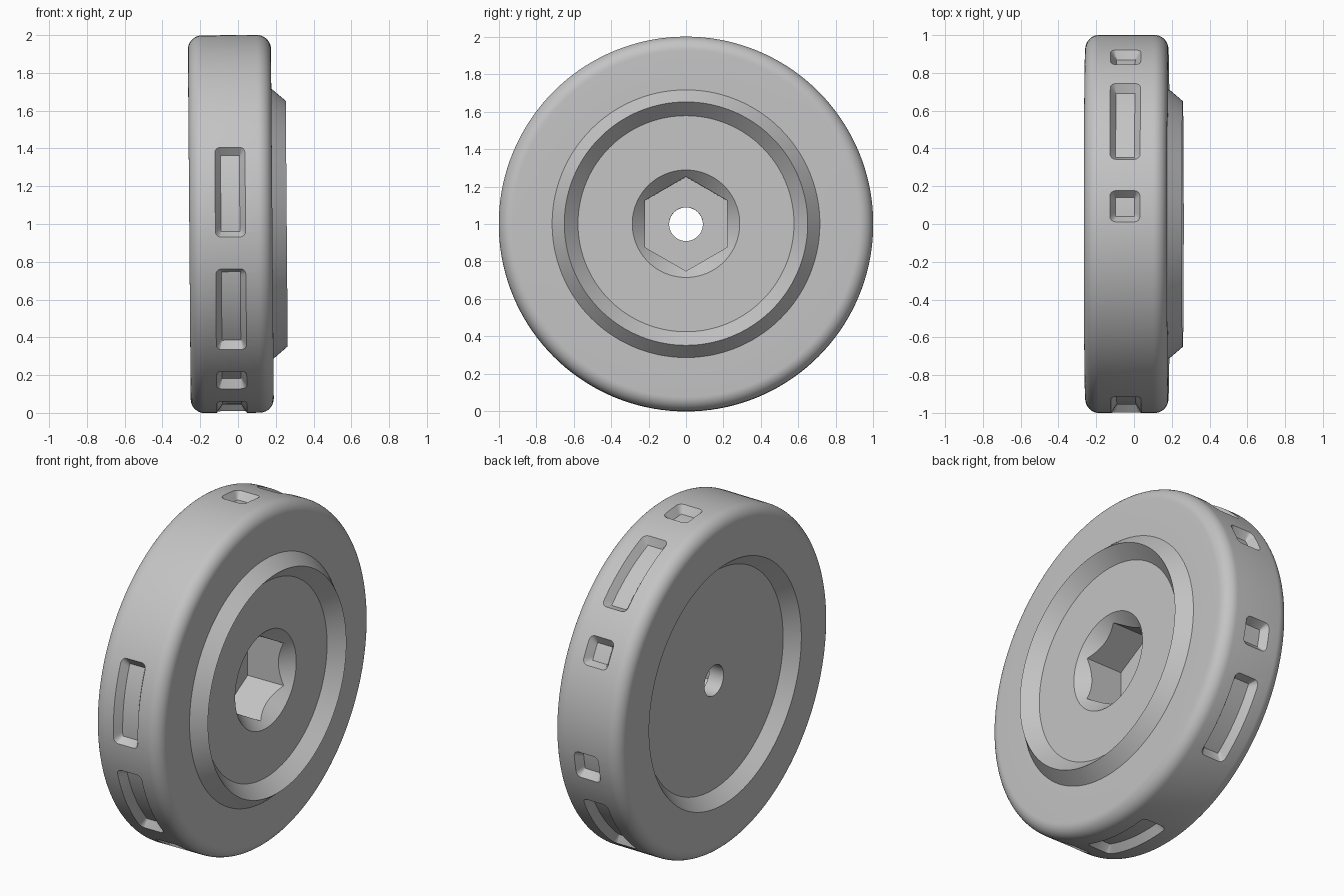
import bpy, bmesh, math
from math import sin, cos, pi, radians, sqrt
from mathutils import Matrix

cube = bpy.data.objects.get("Cube")
if cube:
    bpy.data.objects.remove(cube)

grey = bpy.data.materials.new("plain grey")
grey.use_nodes = True
colour = (0.55, 0.55, 0.55, 1)
grey.diffuse_color = colour
grey.node_tree.nodes["Principled BSDF"].inputs["Base Color"].default_value = colour


def make(name, bm):
    bmesh.ops.recalc_face_normals(bm, faces=bm.faces)
    mesh = bpy.data.meshes.new(name)
    bm.to_mesh(mesh)
    bm.free()
    obj = bpy.data.objects.new(name, mesh)
    bpy.context.collection.objects.link(obj)
    mesh.materials.append(grey)
    return obj


def lathe(name, profile, sides, start=0):
    """Revolve a closed (x, radius) outline around the x axis."""
    bm = bmesh.new()
    rings = []
    for i in range(sides):
        a = start + 2 * pi * i / sides
        rings.append([bm.verts.new((x, r * cos(a), r * sin(a))) for x, r in profile])
    n = len(profile)
    for i in range(sides):
        p, q = rings[i], rings[(i + 1) % sides]
        for j in range(n):
            k = (j + 1) % n
            bm.faces.new((p[j], p[k], q[k], q[j]))
    bmesh.ops.remove_doubles(bm, verts=bm.verts, dist=1e-5)
    return make(name, bm)


def fillet(x, r, radius, a0):
    return [(x + radius * cos(radians(a0 - 9 * i)), r + radius * sin(radians(a0 - 9 * i)))
            for i in range(11)]


# Wheel body: rounded rim, conical boss on one side, matching recess on the other
BACK, SIDE, RIM, FLOOR = -0.258, 0.182, 0.258, -0.184
ROUND = 0.075
profile = [(FLOOR, 0.09), (FLOOR, 0.65), (BACK, 0.715)]
profile += fillet(BACK + ROUND, 1 - ROUND, ROUND, 180)
profile += fillet(SIDE - ROUND, 1 - ROUND, ROUND, 90)
profile += [(SIDE, 0.715), (RIM, 0.65), (SIDE, 0.577), (SIDE, 0.09)]
wheel = lathe("wheel", profile, 144)

# Hexagonal socket and its countersink
hexagon = lathe("socket_cutter", [(-0.09, 0), (-0.09, 0.252), (0.3, 0.252), (0.3, 0)], 6, pi / 2)
sink = lathe("countersink_cutter", [(0.05, 0), (0.05, 0.155), (0.21, 0.315), (0.21, 0)], 96)


# Long and short pockets round the rim, with sloping walls and rounded corners
def add_pocket(bm, centre, half_arc, floor_arc):
    corner, half_width, floor_width, mid = 0.03, 0.08, 0.05, -0.04
    turns = [90, 67, 45, 22, 0]
    ends = [(half_arc - corner * (1 - sin(radians(t))),
             half_width - corner * (1 - cos(radians(t)))) for t in turns]
    steps = 10
    flat = half_arc - corner
    middle = [(-flat + 2 * flat * i / steps, half_width) for i in range(1, steps)]
    columns = [(-s, w) for s, w in ends] + middle + [(s, w) for s, w in reversed(ends)]
    rows = []
    for s, w in columns:
        row = []
        for radius, side in ((0.955, -1), (1.0, -1), (1.04, -1), (1.04, 1), (1.0, 1), (0.955, 1)):
            low = radius < 0.99
            arc = s * floor_arc / half_arc if low else s
            a = radians(centre) + arc
            x = mid + side * (floor_width if low else w)
            row.append(bm.verts.new((x, -radius * cos(a), radius * sin(a))))
        rows.append(row)
    for p, q in zip(rows, rows[1:]):
        for j in range(6):
            k = (j + 1) % 6
            bm.faces.new((p[j], p[k], q[k], q[j]))
    for row in (rows[0], rows[-1]):
        bm.faces.new((row[0], row[1], row[4], row[5]))
        bm.faces.new((row[1], row[2], row[3], row[4]))


bm = bmesh.new()
for angle in (10, -27.7, -84, 218.5, 124):
    add_pocket(bm, angle, 0.244, 0.216)
for angle in (-56, 190.4, 152.3, 95.4):
    add_pocket(bm, angle, 0.083, 0.052)
pockets = make("pocket_cutter", bm)

# Cut everything and keep the finished mesh only
cutters = [hexagon, sink, pockets]
for cutter in cutters:
    cutter.hide_render = True
    mod = wheel.modifiers.new(cutter.name, "BOOLEAN")
    mod.operation = "DIFFERENCE"
    mod.solver = "EXACT"
    mod.object = cutter
bpy.context.view_layer.update()
graph = bpy.context.evaluated_depsgraph_get()
wheel_mesh = bpy.data.meshes.new_from_object(wheel.evaluated_get(graph))
wheel.modifiers.clear()
wheel.data = wheel_mesh
for cutter in cutters:
    bpy.data.objects.remove(cutter)

# Stand it upright with its slight lean
wheel_mesh.transform(Matrix.Translation((0, 0, 1)) @ Matrix.Rotation(-0.008, 4, "Y"))
bpy.ops.object.select_all(action="DESELECT")
wheel.select_set(True)
bpy.context.view_layer.objects.active = wheel
bpy.ops.object.shade_smooth_by_angle(angle=radians(25))
